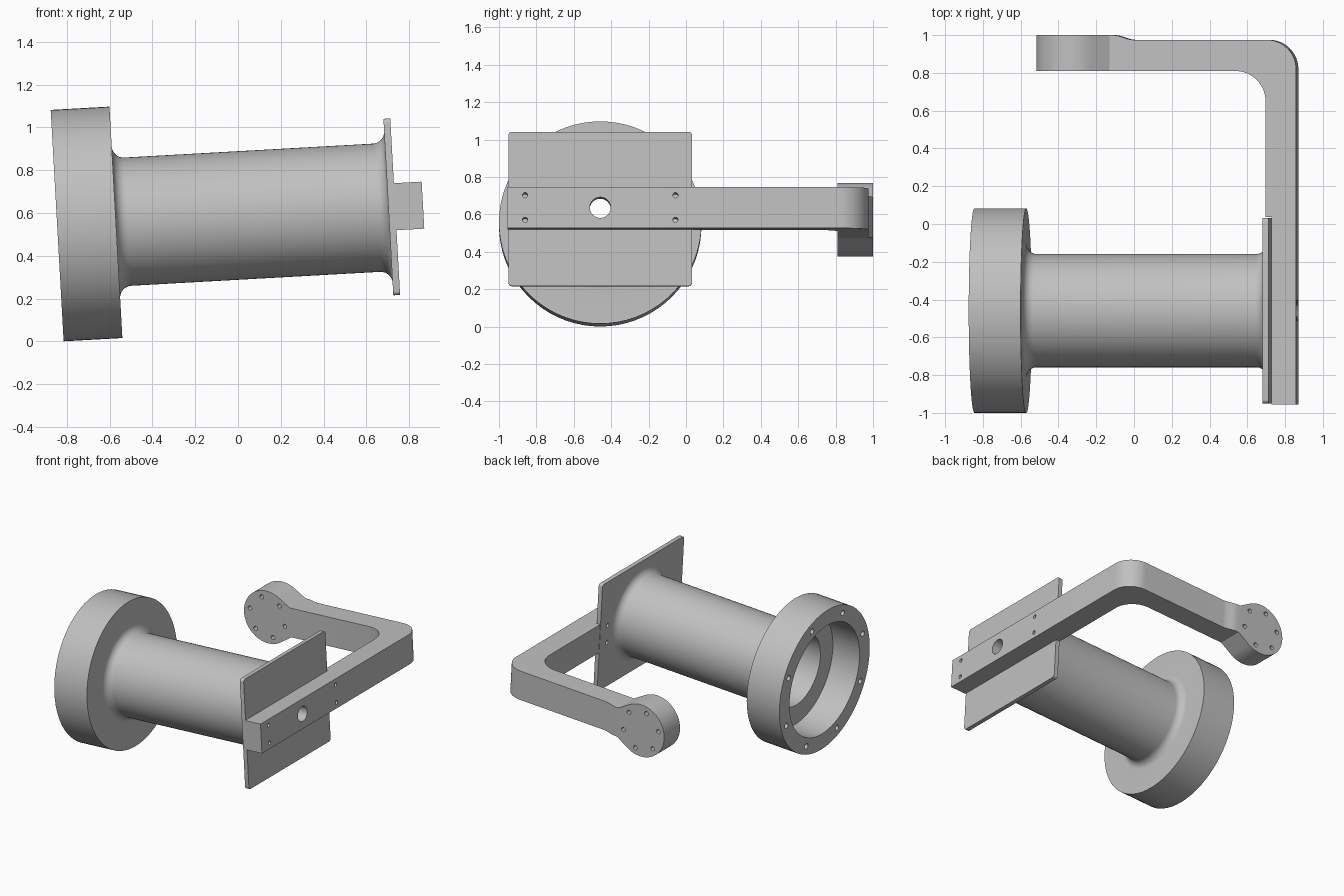
import bpy, bmesh
from math import sin, cos, pi, radians
from mathutils import Matrix, Vector

if "Cube" in bpy.data.objects:
    bpy.data.objects.remove(bpy.data.objects["Cube"], do_unlink=True)

# Tilted assembly frame: local x runs along the tube axis
TILT = radians(3.2)
FRAME = Matrix.Translation((-0.845, -0.4585, 0.541)) @ Matrix.Rotation(-TILT, 4, 'Y')
Y0 = 0.4585  # world y to local y

grey = bpy.data.materials.new("light_grey")
grey.use_nodes = True
grey.diffuse_color = (0.53, 0.53, 0.53, 1)
bsdf = next(n for n in grey.node_tree.nodes if n.type == 'BSDF_PRINCIPLED')
bsdf.inputs["Base Color"].default_value = grey.diffuse_color


def make(name, bm):
    bmesh.ops.recalc_face_normals(bm, faces=bm.faces)
    mesh = bpy.data.meshes.new(name)
    bm.to_mesh(mesh)
    bm.free()
    mesh.materials.append(grey)
    obj = bpy.data.objects.new(name, mesh)
    bpy.context.collection.objects.link(obj)
    return obj


def prism(name, outline, axis, lo, hi):
    """Extrude a 2D outline along one local axis."""
    place = {'x': lambda a, b, h: (h, a, b),
             'y': lambda a, b, h: (a, h, b),
             'z': lambda a, b, h: (a, b, h)}[axis]
    bm = bmesh.new()
    face = bm.faces.new([bm.verts.new(place(a, b, lo)) for a, b in outline])
    out = bmesh.ops.extrude_face_region(bm, geom=[face])
    step = Vector(place(0, 0, hi - lo))
    bmesh.ops.translate(bm, vec=step, verts=[e for e in out["geom"] if isinstance(e, bmesh.types.BMVert)])
    return make(name, bm)


def arc(cx, cy, r, start, end, n=12):
    angles = [radians(start + (end - start) * i / n) for i in range(n + 1)]
    return [(cx + r * cos(t), cy + r * sin(t)) for t in angles]


def hole(cx, cy, r, axis, lo, hi):
    return prism("cutter", arc(cx, cy, r, 0, 360, 24)[:-1], axis, lo, hi)


def boolean(obj, tools, mode='DIFFERENCE'):
    bpy.context.view_layer.objects.active = obj
    for tool in tools:
        mod = obj.modifiers.new("cut", 'BOOLEAN')
        mod.operation, mod.solver, mod.object = mode, 'EXACT', tool
        bpy.ops.object.modifier_apply(modifier=mod.name)
        bpy.data.objects.remove(tool, do_unlink=True)


# Hollow flanged tube, revolved from a profile of (length, radius)
F = 0.055
profile = [(0, 0.42), (0, 0.5415), (0.275, 0.5415)]
profile += arc(0.275 + F, 0.30 + F, F, 180, 270, 8)
profile += arc(1.55 - F, 0.30 + F, F, 270, 360, 8)
profile += [(1.555, 0.30 + F), (1.555, 0.27), (0.225, 0.27), (0.225, 0.42)]
bm = bmesh.new()
ring = [bm.verts.new((u, 0, r)) for u, r in profile]
edges = [bm.edges.new((a, b)) for a, b in zip(ring, ring[1:] + ring[:1])]
bmesh.ops.spin(bm, geom=ring + edges, cent=(0, 0, 0), axis=(1, 0, 0),
               angle=2 * pi, steps=72, use_merge=True)
bmesh.ops.remove_doubles(bm, verts=bm.verts, dist=1e-5)
tube = make("flanged_tube", bm)
boolean(tube, [hole(y, z, 0.02, 'x', -0.1, 0.15)
               for y, z in arc(0, 0, 0.481, 22.5, 337.5, 7)])


# Bolt and centre holes shared by the plate and the arm
def mount_holes():
    cuts = [hole(0, 0, 0.056, 'x', 1.4, 1.9)]
    cuts += [hole(y, z, 0.014, 'x', 1.4, 1.9) for y in (-0.402, 0.402) for z in (-0.066, 0.066)]
    return cuts


# Rounded end plate
W, H, R = 0.491, 0.413, 0.02
corners = [(1, 1, 0), (-1, 1, 90), (-1, -1, 180), (1, -1, 270)]
outline = []
for sy, sz, a in corners:
    outline += arc(sy * (W - R), sz * (H - R), R, a, a + 90, 5)
plate = prism("end_plate", outline, 'x', 1.55, 1.582)
boolean(plate, mount_holes())

# Bent arm, notched around the plate and stepped up to the end pad
INNER, OUTER, NOTCH = 1.55, 1.712, 1.582
front, back, pad_back = 0.81 + Y0, 0.975 + Y0, 1.0 + Y0
outline = [(NOTCH, -0.497), (OUTER, -0.497)]
outline += arc(OUTER - 0.155, back - 0.155, 0.155, 0, 90)
for i in range(9):
    t = i / 8
    outline.append((0.85 - 0.11 * t, back + (pad_back - back) * t * t * (3 - 2 * t)))
outline += [(0.60, pad_back), (0.60, front)]
outline += arc(INNER - 0.16, front - 0.16, 0.16, 90, 0)
outline += [(INNER, 0.495), (NOTCH, 0.495)]
arm = prism("bent_arm", outline, 'z', -0.11, 0.11)

# Round pad with a tapered neck
CU, CR = 0.526, 0.197
outline = arc(CU, 0, CR, 57.5, 302.5, 44) + [(0.722, -0.11), (0.722, 0.11)]
pad = prism("pad", outline, 'y', front, pad_back)
boolean(arm, [pad], 'UNION')
pad_holes = [hole(u, z, 0.016, 'y', front - 0.1, pad_back + 0.1)
             for u, z in arc(CU, 0, 0.15, -15, 285, 5)]
boolean(arm, mount_holes() + pad_holes)

# Place everything and shade
for obj in (tube, plate, arm):
    obj.data.transform(FRAME)
    bpy.ops.object.select_all(action='DESELECT')
    obj.select_set(True)
    bpy.context.view_layer.objects.active = obj
    bpy.ops.object.shade_smooth_by_angle(angle=radians(30))
